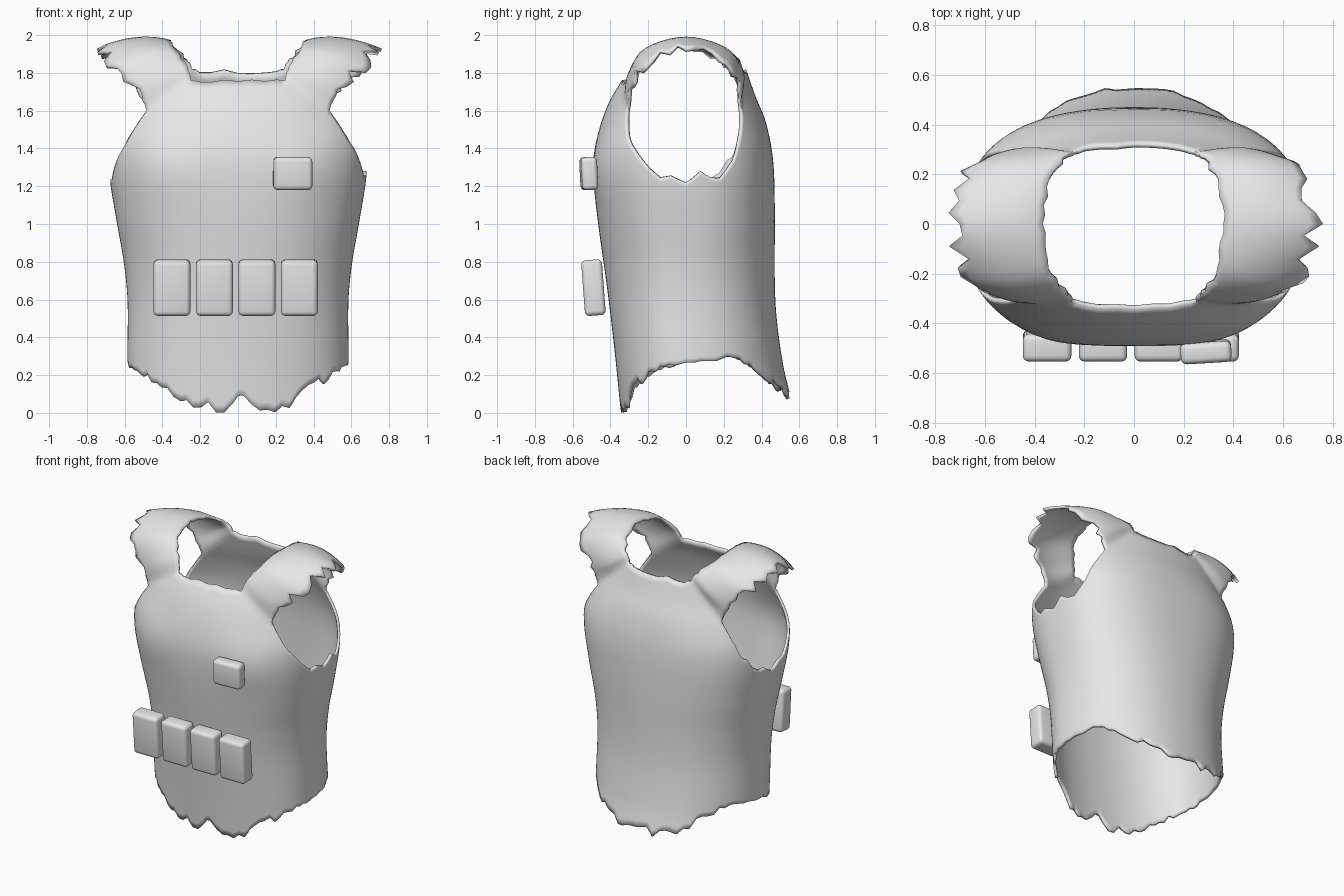
import bpy, bmesh, math, random
from mathutils import Vector

if "Cube" in bpy.data.objects:
    bpy.data.objects.remove(bpy.data.objects["Cube"])

random.seed(4)
N = 180          # columns around the torso, 2 degrees each
ROWS = 30        # rows up the torso
STRAP_ROWS = 28

grey = bpy.data.materials.new("worn_grey")
grey.diffuse_color = (0.8, 0.8, 0.8, 1)
grey.use_nodes = True
grey.node_tree.nodes["Principled BSDF"].inputs["Base Color"].default_value = grey.diffuse_color


def smooth_at(keys, x):
    """Cubic interpolation through (x, value) keys; values may be vectors."""
    if x <= keys[0][0]:
        return keys[0][1]
    for i in range(len(keys) - 1):
        (x0, a), (x1, b) = keys[i], keys[i + 1]
        if x <= x1:
            h, u = x1 - x0, (x - x0) / (x1 - x0)
            xp, p = keys[max(i - 1, 0)]
            xn, n = keys[min(i + 2, len(keys) - 1)]
            ma, mb = (b - p) * (h / (x1 - xp)), (n - a) * (h / (xn - x0))
            return (a * (2*u**3 - 3*u*u + 1) + ma * (u**3 - 2*u*u + u)
                    + b * (3*u*u - 2*u**3) + mb * (u**3 - u*u))
    return keys[-1][1]


def linear_at(keys, x):
    for (x0, a), (x1, b) in zip(keys, keys[1:]):
        if x <= x1:
            return a + (b - a) * max(0, x - x0) / (x1 - x0)
    return keys[-1][1]


def tear(count, step):
    """Torn edge: random heights in -1..1 every few columns, joined by slopes."""
    knots = [random.uniform(-1, 1) for _ in range(count // step + 2)]
    knots[count // step] = knots[0]
    return [knots[i // step] + (knots[i // step + 1] - knots[i // step]) * (i % step) / step
            for i in range(count)]


# Torso half width and depths against height
WIDTH = [(0, .58), (.3, .585), (.6, .585), (.8, .605), (1.0, .64), (1.25, .68),
         (1.45, .69), (1.6, .68), (1.8, .62)]
FRONT = [(0, .345), (.3, .375), (.6, .41), (.8, .437), (1.0, .465), (1.2, .487),
         (1.35, .49), (1.5, .46), (1.65, .405), (1.77, .335), (1.85, .30)]
BACK = [(0, .57), (.1, .55), (.25, .515), (.5, .48), (.7, .47), (1.1, .47),
        (1.35, .46), (1.55, .42), (1.67, .37), (1.8, .325), (1.9, .29)]
# Squareness of the cross-section against height (1 is an ellipse)
ROUND = [(0, .92), (.8, .88), (1.05, .83), (1.4, .80), (1.6, .93), (1.9, .95)]
# Edges against angle from the side seam
TOP_FRONT = [(0, 1.23), (18, 1.27), (31, 1.40), (41, 1.52), (46, 1.6), (68, 1.76), (90, 1.755)]
TOP_BACK = [(0, 1.23), (18, 1.27), (28, 1.35), (38, 1.48), (46, 1.6), (68, 1.82), (90, 1.81)]
HEM_FRONT = [(0, .27), (20, .235), (35, .19), (48, .15), (62, .06), (72, .025), (84, .035), (90, .09)]
HEM_BACK = [(0, .27), (20, .29), (35, .275), (50, .21), (65, .13), (90, .09)]
STRAP = range(46, 69, 2)     # angles where the straps grow from the torso


def torso_point(deg, z):
    a = math.radians(deg)
    c, s = math.cos(a), math.sin(a)
    p = smooth_at(ROUND, z)
    x = smooth_at(WIDTH, z) * math.copysign(abs(c) ** p, c)
    y = smooth_at(BACK if s > 0 else FRONT, z) * math.copysign(abs(s) ** p, s)
    if s < 0:   # gentle chest swell
        y -= .012 * math.exp(-((abs(x) - .36) / .16) ** 2 - ((z - 1.27) / .15) ** 2)
    return Vector((x, y, z))


def seam_angle(deg):
    """Angle from the nearer side seam, 0 to 90."""
    d = deg % 180
    return min(d, 180 - d)


bm = bmesh.new()

# Torso tube with torn neck, armholes and hem
cols = []
hem_tear, top_tear = tear(N, 2), tear(N, 3)
for i in range(N):
    deg = i * 2
    e, back = seam_angle(deg), 0 < deg < 180
    top = linear_at(TOP_BACK if back else TOP_FRONT, e)
    low = linear_at(HEM_BACK if back else HEM_FRONT, e)
    if e < 40:
        top += .045 * top_tear[i] * (1 - e / 45)
    elif e > 70:
        top += .008 * top_tear[i] * (2 if back else 1)
    low += .04 * hem_tear[i] * (.2 + .8 * e / 90)
    low = max(low, .002)
    col = []
    for r in range(ROWS + 1):
        v = r / ROWS
        v = v + .35 * v * (1 - v) * (2 * v - 1)      # closer rows at the edges
        col.append(bm.verts.new(torso_point(deg, low + (top - low) * v)))
    cols.append(col)
for i in range(N):
    a, b = cols[i], cols[(i + 1) % N]
    for r in range(ROWS):
        bm.faces.new((a[r], b[r], b[r + 1], a[r + 1]))

# Shoulder straps, welded to the torso top rows and flaring to a torn cap edge
INNER = [(.28, -.275, 1.85), (.335, -.18, 1.94), (.36, 0, 1.975), (.335, .18, 1.94), (.28, .275, 1.88)]
MIDDLE = [(.42, -.308, 1.79), (.50, -.225, 1.92), (.53, 0, 1.99), (.50, .225, 1.92), (.42, .305, 1.79)]
OUTER = [(.55, -.295, 1.73), (.67, -.22, 1.85), (.72, 0, 1.945), (.67, .22, 1.85), (.55, .285, 1.73)]


def column(side, e, back):
    deg = e if back else -e
    if side < 0:
        deg = 180 - deg
    return cols[(deg % 360) // 2]


for side in (1, -1):
    tears = [random.uniform(-.11, .11) for _ in range(STRAP_ROWS + 1)]
    nicks = [random.uniform(-.03, .03) for _ in range(STRAP_ROWS + 1)]
    grid = []
    for e in STRAP:
        s0 = (68 - e) / 22                            # 0 at the neck, 1 at the cap edge
        front_col, back_col = column(side, e, False), column(side, e, True)
        first, last = front_col[-1], back_col[-1]
        line = [first]
        for k in range(1, STRAP_ROWS):
            t = k / STRAP_ROWS
            fade = min(1, 5 * t, 5 * (1 - t))
            s = s0 + fade * (tears[k] * s0 ** 4 + nicks[k] * (1 - s0) ** 4)
            w = (2 * (s - .5) * (s - 1), 4 * s * (1 - s), 2 * s * (s - .5))
            # start and end along the torso surface for a smooth join
            keys = [(-.12, front_col[-4].co.copy()), (0, first.co.copy())]
            for j, pts in enumerate(zip(INNER, MIDDLE, OUTER)):
                p = sum((Vector(q) * f for q, f in zip(pts, w)), Vector())
                p.x *= side
                keys.append(((.17, .32, .5, .68, .83)[j], p))
            keys += [(1, last.co.copy()), (1.12, back_col[-4].co.copy())]
            line.append(bm.verts.new(smooth_at(keys, t)))
        line.append(last)
        grid.append(line)
    for a, b in zip(grid, grid[1:]):
        for k in range(STRAP_ROWS):
            bm.faces.new((a[k], a[k + 1], b[k + 1], b[k]))

bmesh.ops.recalc_face_normals(bm, faces=bm.faces)
# Make sure the chest faces outwards
bm.faces.ensure_lookup_table()
if bm.faces[0].normal.x < 0:
    bmesh.ops.reverse_faces(bm, faces=bm.faces)
for f in bm.faces:
    f.smooth = True
mesh = bpy.data.meshes.new("vest_shell")
bm.to_mesh(mesh)
bm.free()
vest = bpy.data.objects.new("vest_shell", mesh)
bpy.context.collection.objects.link(vest)
mesh.materials.append(grey)
thick = vest.modifiers.new("cloth_thickness", "SOLIDIFY")
thick.thickness = .018
thick.offset = -1


def pouch(name, centre, size, tilt, turn=0):
    bpy.ops.mesh.primitive_cube_add(size=1, location=centre, rotation=(tilt, 0, turn))
    ob = bpy.context.object
    ob.name = name
    ob.scale = size
    bpy.ops.object.transform_apply(location=False, rotation=False, scale=True)
    bev = ob.modifiers.new("soft_edges", "BEVEL")
    bev.width, bev.segments = .024, 4
    ob.data.materials.append(grey)
    bpy.ops.object.shade_smooth()


# Belt pouches and chest pouch
for i in range(4):
    pouch(f"belt_pouch_{i + 1}", (-.35 + .225 * i, -.49, .663), (.195, .11, .295), .075)
pouch("chest_pouch", (.29, -.515, 1.267), (.205, .085, .175), .05, .06)
